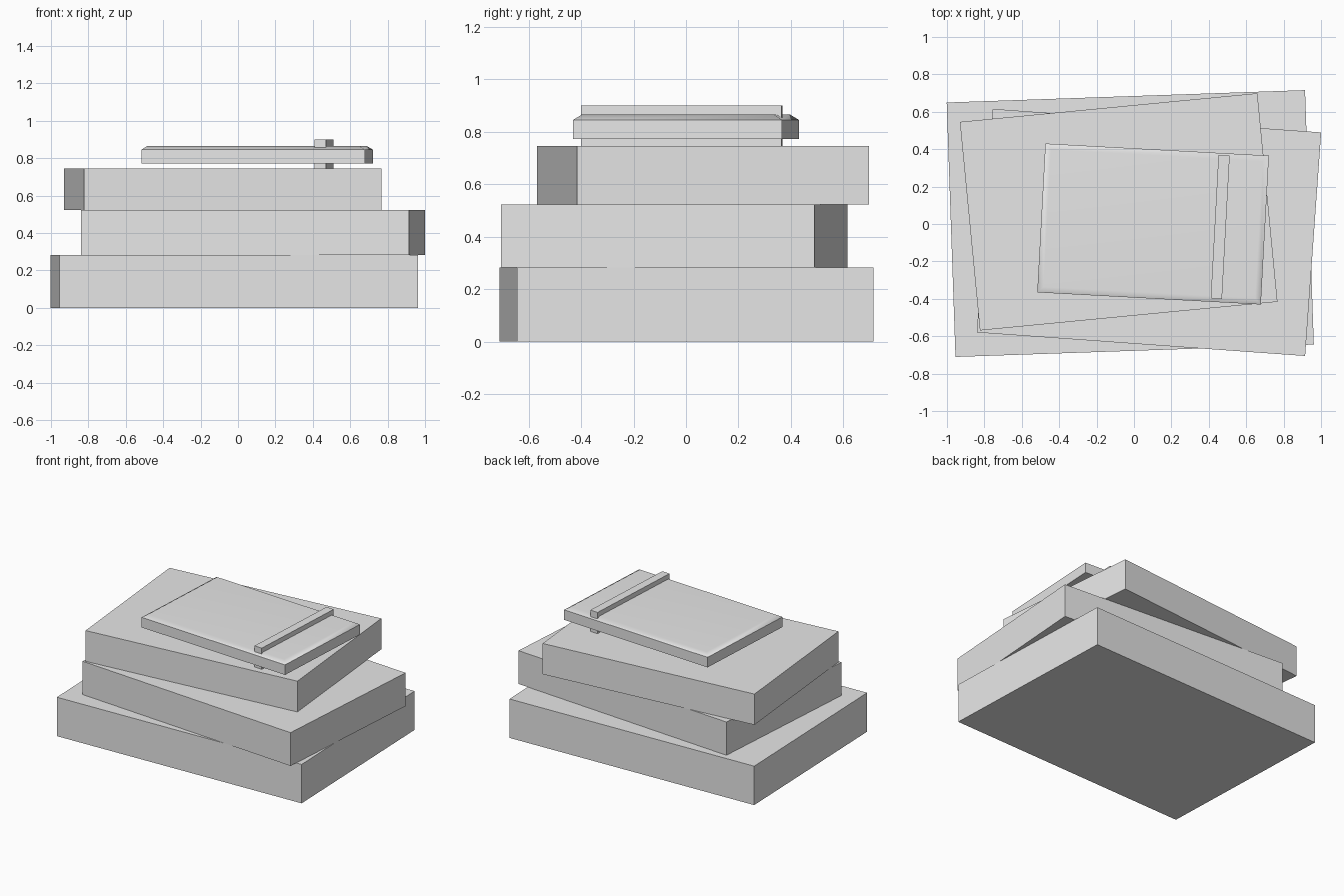
import bpy
import bmesh
import math
from mathutils import Matrix

cube = bpy.data.objects.get("Cube")
if cube:
    bpy.data.objects.remove(cube, do_unlink=True)

# One plain grey for everything
grey = bpy.data.materials.new("plain_grey")
grey.use_nodes = True
colour = (0.8, 0.8, 0.8, 1.0)
grey.diffuse_color = colour
next(n for n in grey.node_tree.nodes
     if n.type == "BSDF_PRINCIPLED").inputs["Base Color"].default_value = colour


def block(name, centre, size, bottom, top, turn, rim=None):
    """Box turned about z; rim = (inset, rise) adds a chamfered top."""
    bm = bmesh.new()
    height = top - bottom
    bmesh.ops.create_cube(bm, size=1, matrix=Matrix.Diagonal((*size, height, 1)))
    if rim:
        upper = [f for f in bm.faces if f.normal.z > 0.9]
        bmesh.ops.inset_region(bm, faces=upper, thickness=rim[0],
                               use_even_offset=True)
        for v in {v for f in upper for v in f.verts}:
            v.co.z += rim[1]
    mesh = bpy.data.meshes.new(name)
    bm.to_mesh(mesh)
    bm.free()
    mesh.materials.append(grey)
    obj = bpy.data.objects.new(name, mesh)
    obj.location = (*centre, (bottom + top) / 2)
    obj.rotation_euler.z = math.radians(turn)
    bpy.context.collection.objects.link(obj)
    return obj


# Three thick books, each twisted a little
block("bottom_book", (-0.02, 0.0025), (1.917, 1.361), 0, 0.282, 1.98)
block("middle_book", (0.08, -0.045), (1.76, 1.198), 0.282, 0.523, -4.1)
block("upper_book", (-0.082, 0.065), (1.598, 1.12), 0.523, 0.746, 5.5)

# Thin notebook with a softly chamfered cover
notebook = block("notebook", (0.102, 0.0), (1.197, 0.797), 0.773, 0.846, -3.1,
                 rim=(0.032, 0.02))
bpy.ops.object.select_all(action="DESELECT")
notebook.select_set(True)
bpy.context.view_layer.objects.active = notebook
bpy.ops.object.shade_smooth_by_angle(angle=math.radians(50))
weighted = notebook.modifiers.new("flat_cover", "WEIGHTED_NORMAL")
weighted.keep_sharp = True

# Elastic band running through the notebook near its left edge
block("elastic_band", (0.461, -0.016), (0.06, 0.766), 0.746, 0.9, -3.1)
